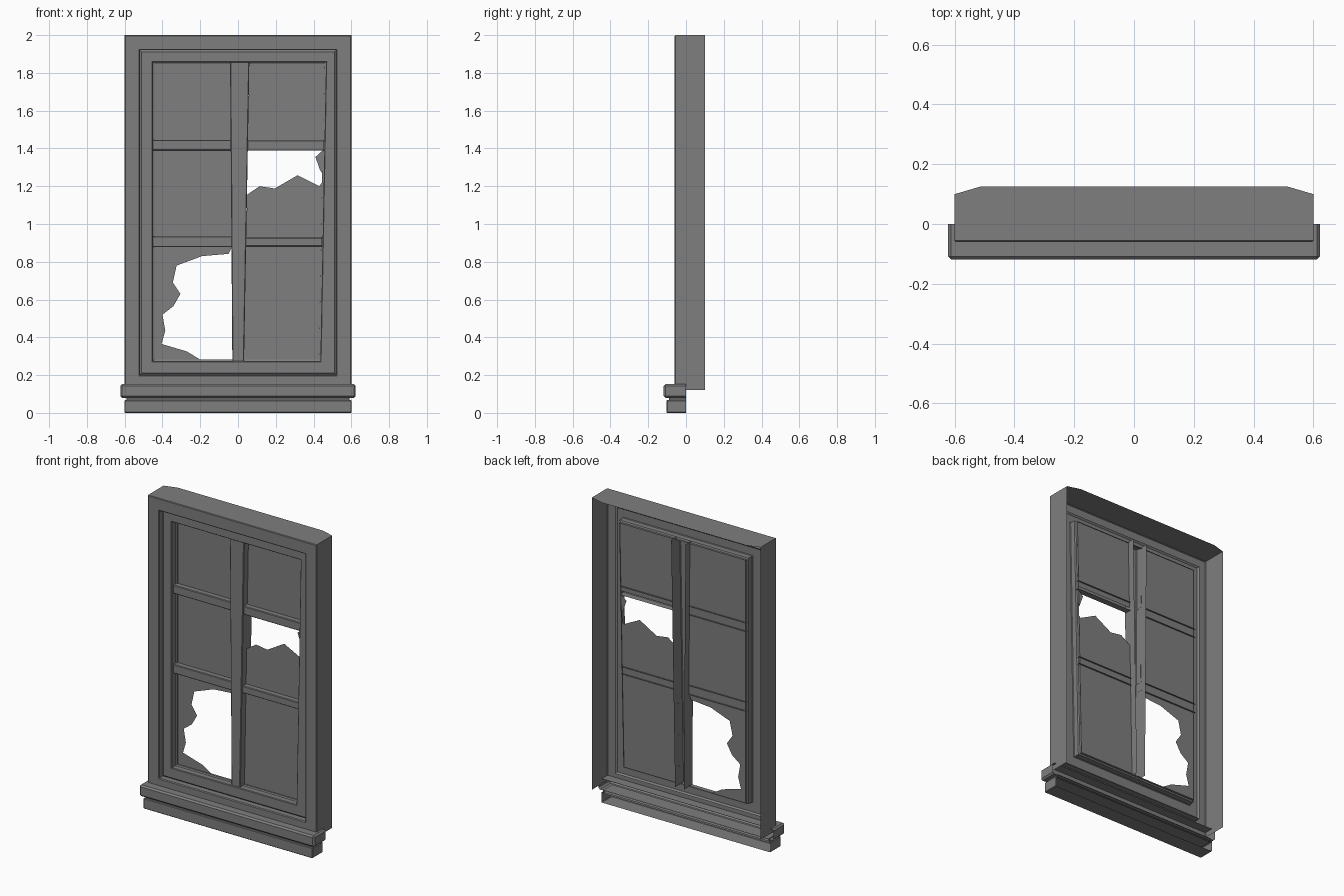
import bpy, bmesh

if "Cube" in bpy.data.objects:
    bpy.data.objects.remove(bpy.data.objects["Cube"])

# One dark grey for the whole window
dark = bpy.data.materials.new("dark_grey")
dark.diffuse_color = (.21, .21, .21, 1)
dark.use_nodes = True
dark.node_tree.nodes["Principled BSDF"].inputs["Base Color"].default_value = dark.diffuse_color


def link(name, mesh):
    mesh.materials.append(dark)
    ob = bpy.data.objects.new(name, mesh)
    bpy.context.collection.objects.link(ob)
    return ob


def make(name, verts, faces):
    mesh = bpy.data.meshes.new(name)
    mesh.from_pydata(verts, [], faces)
    return link(name, mesh)


def ring(name, loops):
    """Stepped rectangular frame; each loop is (left, right bottom, right top, bottom, top, y)."""
    verts, faces = [], []
    for l, rb, rt, b, t, y in loops:
        verts += [(l, y, b), (rb, y, b), (rt, y, t), (l, y, t)]
    for k in range(len(loops) - 1):
        for i in range(4):
            j = (i + 1) % 4
            faces.append((4 * k + i, 4 * k + j, 4 * k + 4 + j, 4 * k + 4 + i))
    return make(name, verts, faces)


def channel(name, a, b, c, d, front, back, lip, vertical):
    """Bar open at the back; a, b, c, d are front corners counter-clockwise."""
    lo, hi = ((d, a), (b, c)) if vertical else ((a, b), (c, d))
    verts, faces = [], []
    for pts, s in ((lo, 1), (hi, -1)):
        for p in pts:
            q = (p[0] + s * lip, p[1]) if vertical else (p[0], p[1] + s * lip)
            verts += [(p[0], back, p[1]), (p[0], front + lip, p[1]), (q[0], front, q[1])]
    for k in (0, 6):
        faces += [(k, k + 3, k + 4, k + 1), (k + 1, k + 4, k + 5, k + 2)]
    faces.append((2, 5, 8, 11))
    return make(name, verts, faces)


def pane(name, pts, y=0.02):
    return make(name, [(x, y, z) for x, z in pts], [tuple(range(len(pts)))])


def open_box(name, hx, y0, y1, z0, z1, bevel):
    """Box with bevelled front edges and no back face."""
    bm = bmesh.new()
    bmesh.ops.create_cube(bm, size=1)
    for v in bm.verts:
        v.co = (v.co.x * 2 * hx, y1 if v.co.y > 0 else y0, z1 if v.co.z > 0 else z0)
    back = [f for f in bm.faces if f.normal.y > 0.9]
    bmesh.ops.delete(bm, geom=back, context='FACES')
    edges = [e for e in bm.edges if not e.is_boundary]
    bmesh.ops.bevel(bm, geom=edges, offset=bevel, segments=1, affect='EDGES')
    mesh = bpy.data.meshes.new(name)
    bm.to_mesh(mesh)
    bm.free()
    return link(name, mesh)


# Outer casing: front face and the step into the sash
ring("casing_front", [
    (-.60, .60, .60, .12, 2.0, -.056),
    (-.596, .596, .596, .124, 1.996, -.06),
    (-.525, .525, .525, .195, 1.925, -.06),
    (-.520, .520, .520, .200, 1.920, -.055),
    (-.520, .520, .520, .200, 1.920, -.02)])

# Casing sides and head, open at the back and bottom
for side, s in (("left", -1), ("right", 1)):
    f = (0, 1, 2, 3) if s > 0 else (3, 2, 1, 0)
    make("casing_side_" + side, [(s * .6, -.056, .12), (s * .6, .1, .12),
                                 (s * .6, .1, 2.0), (s * .6, -.056, 2.0)], [f])
make("casing_head", [(-.6, -.056, 2), (.6, -.056, 2), (.6, .1, 2),
                     (.515, .125, 2), (-.515, .125, 2), (-.6, .1, 2)], [tuple(range(6))])

# Sash: its right-hand stile leans slightly
ring("sash", [
    (-.520, .520, .520, .200, 1.920, -.02),
    (-.510, .510, .510, .210, 1.910, -.03),
    (-.455, .440, .470, .270, 1.860, -.03),
    (-.451, .436, .466, .274, 1.856, -.026),
    (-.451, .436, .466, .274, 1.856, .008),
    (-.442, .427, .457, .282, 1.847, .012),
    (-.442, .427, .457, .282, 1.847, .026)])

# Glazing bars
channel("vertical_bar", (-.03, .276), (.032, .276), (.06, 1.856), (-.042, 1.856),
        -.025, .065, .004, True)
for n, lb, lt, rb, rt, x0, x1, x2 in (("upper", 1.39, 1.445, 1.388, 1.443, -.038, .052, .455),
                                      ("lower", .877, .935, .882, .928, -.034, .043, .446)):
    channel("left_bar_" + n, (-.45, lb), (x0, lb), (x0, lt), (-.45, lt),
            -.015, .03, .004, False)
    channel("right_bar_" + n, (x1, rb), (x2, rb), (x2, rt), (x1, rt),
            -.015, .03, .004, False)

# Whole panes
pane("pane_top_left", [(-.442, 1.41), (-.038, 1.41), (-.042, 1.847), (-.442, 1.847)])
pane("pane_top_right", [(.052, 1.41), (.449, 1.41), (.457, 1.847), (.06, 1.847)])
pane("pane_middle_left", [(-.442, .9), (-.034, .9), (-.038, 1.41), (-.442, 1.41)])
pane("pane_bottom_right", [(.032, .282), (.427, .282), (.439, .9), (.043, .9)])

# Broken panes
pane("pane_middle_right", [(.043, .9), (.439, .9), (.445, 1.22), (.43, 1.20), (.315, 1.258),
                           (.195, 1.188), (.115, 1.20), (.048, 1.155)])
pane("pane_shard", [(.446, 1.27), (.449, 1.39), (.41, 1.355), (.434, 1.285)])
pane("pane_bottom_left", [
    (-.442, .282), (-.2, .282), (-.27, .325), (-.405, .365), (-.385, .435), (-.4, .52),
    (-.342, .565), (-.305, .63), (-.345, .69), (-.325, .78), (-.19, .83), (-.05, .842),
    (-.034, .875), (-.034, .9), (-.442, .9)])

# Window sill
open_box("sill_top", .623, -.118, 0, .08, .153, .01)
open_box("sill_neck", .59, -.09, 0, .06, .085, .002)
open_box("sill_apron", .602, -.103, 0, 0, .068, .004)
